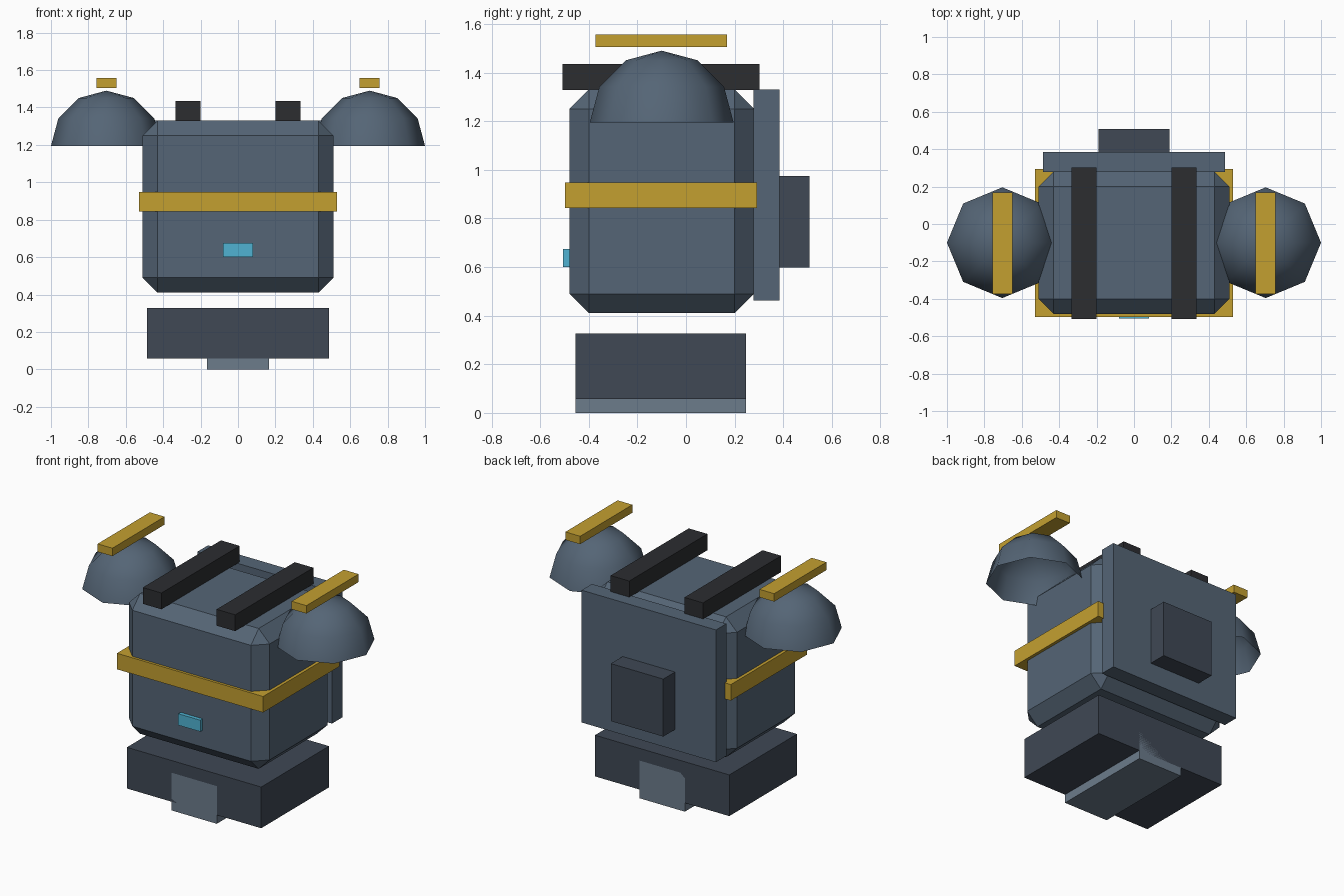
import bpy, bmesh, math

if "Cube" in bpy.data.objects:
    bpy.data.objects.remove(bpy.data.objects["Cube"])


def material(name, rgb):
    m = bpy.data.materials.new(name)
    m.diffuse_color = (*rgb, 1)
    m.use_nodes = True
    m.node_tree.nodes["Principled BSDF"].inputs["Base Color"].default_value = m.diffuse_color
    return m


STEEL = material("steel_blue", (0.09, 0.13, 0.18))
DARK = material("dark_slate", (0.05, 0.065, 0.09))
LIGHT = material("light_steel", (0.15, 0.20, 0.26))
BLACK = material("black_rubber", (0.025, 0.026, 0.03))
GOLD = material("gold", (0.55, 0.35, 0.03))
CYAN = material("cyan_glow", (0.08, 0.45, 0.65))


def add_object(name, bm, mat):
    mesh = bpy.data.meshes.new(name)
    bm.to_mesh(mesh)
    bm.free()
    obj = bpy.data.objects.new(name, mesh)
    bpy.context.collection.objects.link(obj)
    mesh.materials.append(mat)
    return obj


def box(name, x, y, z, mat, chamfer=0):
    """Box from (min, max) ranges, with optional flat chamfer."""
    bm = bmesh.new()
    bmesh.ops.create_cube(bm, size=1)
    for v in bm.verts:
        v.co = [(r[0] + r[1]) / 2 + c * (r[1] - r[0]) for c, r in zip(v.co, (x, y, z))]
    if chamfer:
        bmesh.ops.bevel(bm, geom=bm.edges[:], offset=chamfer, segments=1,
                        affect='EDGES', profile=0.5)
    return add_object(name, bm, mat)


def dome(name, centre, radius, mat):
    """Open half sphere with eight sides and three rings."""
    bm = bmesh.new()
    bmesh.ops.create_uvsphere(bm, u_segments=8, v_segments=6, radius=radius)
    low = [v for v in bm.verts if v.co.z < -0.01]
    bmesh.ops.delete(bm, geom=low, context='VERTS')
    for f in bm.faces:
        f.smooth = True
    obj = add_object(name, bm, mat)
    obj.location = centre
    return obj


# Torso with belt band and chest light
box("torso", (-0.51, 0.51), (-0.48, 0.28), (0.41, 1.33), STEEL, 0.08)
box("chest_band", (-0.53, 0.53), (-0.497, 0.293), (0.843, 0.948), GOLD)
box("chest_light", (-0.08, 0.08), (-0.505, -0.465), (0.60, 0.675), CYAN)

# Back plate and pack
box("back_plate", (-0.487, 0.487), (0.278, 0.385), (0.463, 1.33), STEEL)
box("back_pack", (-0.19, 0.19), (0.38, 0.507), (0.598, 0.975), DARK)

# Hips
box("pelvis", (-0.487, 0.487), (-0.455, 0.247), (0.057, 0.327), DARK)
box("groin_block", (-0.165, 0.165), (-0.455, 0.247), (0.0, 0.247), LIGHT)

# Mirrored shoulder parts and top straps
for side, s in (("right", 1), ("left", -1)):
    box(f"{side}_strap", sorted((s * 0.20, s * 0.335)), (-0.507, 0.302), (1.328, 1.435), BLACK)
    dome(f"{side}_shoulder_dome", (s * 0.704, -0.10, 1.194), 0.296, STEEL)
    box(f"{side}_shoulder_bar", sorted((s * 0.65, s * 0.757)), (-0.373, 0.168), (1.505, 1.557), GOLD)
